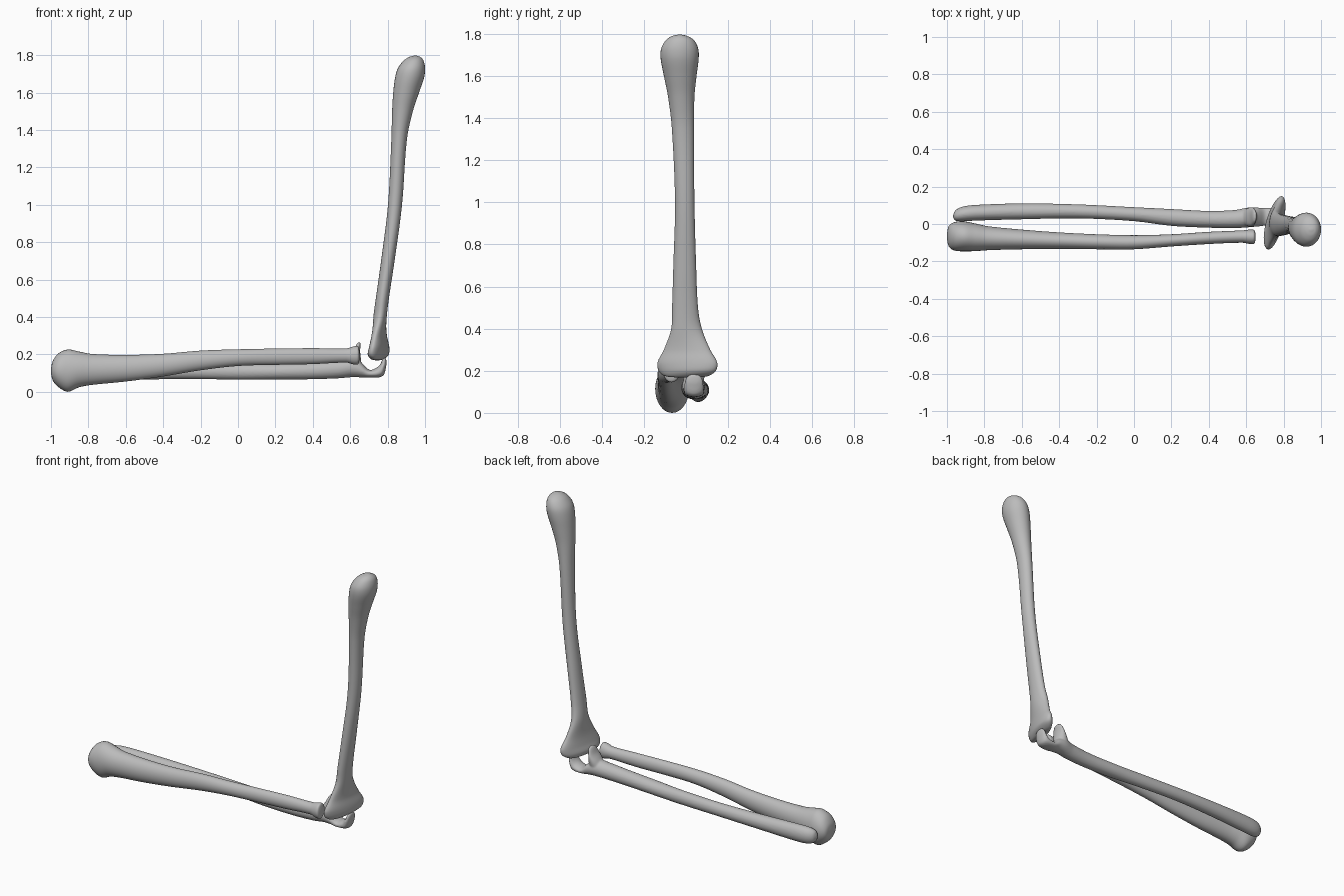
import bpy, bmesh, math
from mathutils import Vector

bone = bpy.data.materials.new("bone_grey")
bone.diffuse_color = (0.5, 0.5, 0.5, 1)
SIDES = 32


def smooth_stations(st, steps=5):
    """Hermite interpolation of 9-number stations (centre, half-axis u, half-axis v)."""
    t = [0.0]
    for a, b in zip(st, st[1:]):
        t.append(t[-1] + math.dist(a, b))
    n = len(st)
    tan = []
    for i in range(n):
        a, b = max(i - 1, 0), min(i + 1, n - 1)
        tan.append([(q - p) / (t[b] - t[a]) for p, q in zip(st[a], st[b])])
    out = []
    for i in range(n - 1):
        d = t[i + 1] - t[i]
        for k in range(steps):
            s = k / steps
            h0, h1 = 2*s**3 - 3*s*s + 1, 3*s*s - 2*s**3
            g0, g1 = (s**3 - 2*s*s + s) * d, (s**3 - s*s) * d
            out.append([h0*p + h1*q + g0*m + g1*w for p, q, m, w in
                        zip(st[i], st[i + 1], tan[i], tan[i + 1])])
    return out + [list(st[-1])]


def loft(bm, stations):
    rings = []
    for s in smooth_stations(stations):
        c, u, v = Vector(s[:3]), Vector(s[3:6]), Vector(s[6:])
        rings.append([bm.verts.new(c + u * math.cos(a) + v * math.sin(a))
                      for a in (2 * math.pi * i / SIDES for i in range(SIDES))])
    faces = [bm.faces.new(rings[0]), bm.faces.new(rings[-1])]
    for r, q in zip(rings, rings[1:]):
        for i in range(SIDES):
            j = (i + 1) % SIDES
            faces.append(bm.faces.new((r[i], r[j], q[j], q[i])))
    bmesh.ops.recalc_face_normals(bm, faces=faces)


def along_x(x, y0, y1, z0, z1):
    return (x, (y0 + y1) / 2, (z0 + z1) / 2, 0, (y1 - y0) / 2, 0, 0, 0, (z1 - z0) / 2)


def along_z(z, x0, x1, y0, y1, shear=0):
    # shear slants the wide axis of the section in plan
    return ((x0 + x1) / 2, (y0 + y1) / 2, z, (x1 - x0) / 2, 0, 0, shear, (y1 - y0) / 2, 0)


def make(name, *lofts):
    bm = bmesh.new()
    for st in lofts:
        loft(bm, st)
    me = bpy.data.meshes.new(name)
    bm.to_mesh(me)
    bm.free()
    for p in me.polygons:
        p.use_smooth = True
    me.materials.append(bone)
    ob = bpy.data.objects.new(name, me)
    bpy.context.collection.objects.link(ob)
    return ob


# Upper arm bone: rounded head, slim leaning shaft, wide slanted lower end
make("upper_arm_bone", [along_z(*s) for s in (
    (0.168, .735, .755, -.04, .05),
    (0.175, .715, .775, -.10, .105, .018),
    (0.20, .705, .795, -.13, .142, .034),
    (0.24, .713, .797, -.135, .148, .034),
    (0.30, .720, .790, -.105, .115, .022),
    (0.40, .724, .795, -.07, .075),
    (0.50, .737, .807, -.066, .057),
    (0.70, .765, .837, -.06, .048),
    (1.00, .802, .877, -.052, .04),
    (1.35, .820, .903, -.067, .038),
    (1.50, .824, .935, -.085, .04),
    (1.60, .830, .968, -.105, .05),
    (1.68, .840, .995, -.12, .06),
    (1.73, .855, 1.0, -.118, .058),
    (1.77, .885, .992, -.095, .038),
    (1.79, .915, .975, -.065, .005),
    (1.797, .94, .955, -.035, -.025))])

# Forearm bone on the thumb side: large wrist end, small round head at the elbow
make("radius_bone", [along_x(*s) for s in (
    (-1.0, -.08, -.05, .10, .125),
    (-.99, -.12, -.01, .06, .165),
    (-.96, -.142, .010, .025, .205),
    (-.91, -.146, .014, .000, .226),
    (-.85, -.145, .003, .024, .215),
    (-.78, -.140, -.012, .037, .202),
    (-.60, -.135, -.03, .055, .197),
    (-.40, -.133, -.045, .082, .203),
    (-.20, -.135, -.055, .115, .220),
    (0.0, -.135, -.06, .138, .227),
    (0.2, -.120, -.055, .144, .231),
    (0.4, -.107, -.042, .148, .233),
    (0.58, -.100, -.034, .156, .232),
    (0.62, -.107, -.03, .146, .243),
    (0.642, -.106, -.032, .148, .243),
    (0.65, -.085, -.05, .175, .215))])

# Forearm bone on the little-finger side: long shaft curling into the elbow hook
shaft = [along_x(*s) for s in (
    (-.967, .035, .05, .095, .115),
    (-.955, .018, .073, .068, .14),
    (-.92, .014, .092, .054, .155),
    (-.85, .018, .102, .052, .16),
    (-.60, .025, .110, .062, .155),
    (-.30, .030, .105, .068, .15),
    (0.0, .015, .090, .065, .15),
    (0.2, -.010, .080, .065, .152),
    (0.4, -.020, .070, .067, .16),
    (0.54, -.022, .075, .072, .172),
    (0.61, -.018, .088, .078, .18),
    (0.655, -.014, .088, .077, .16),
    (0.70, -.010, .086, .075, .118))]
hook = [
    (.755, .038, .105, 0, .047, 0, -.018, 0, .022),
    (.776, .038, .14, 0, .045, 0, -.016, 0, .006),
    (.782, .038, .17, 0, .036, 0, -.011, 0, .001),
    (.785, .038, .185, 0, .015, 0, -.004, 0, 0)]
# Upright blade in front of the elbow notch
blade = [
    (.61, .036, .13, 0, .045, 0, .05, 0, 0),
    (.622, .037, .18, 0, .052, 0, .035, 0, 0),
    (.635, .040, .22, 0, .048, 0, .018, 0, 0),
    (.645, .042, .255, 0, .032, 0, .011, 0, 0),
    (.648, .042, .265, 0, .012, 0, .004, 0, 0)]
ulna = make("ulna_bone", shaft + hook, blade)
rem = ulna.modifiers.new("fuse", 'REMESH')
rem.mode = 'VOXEL'
rem.voxel_size = 0.006
rem.use_smooth_shade = True
smo = ulna.modifiers.new("soften", 'SMOOTH')
smo.factor = 0.5
smo.iterations = 3
